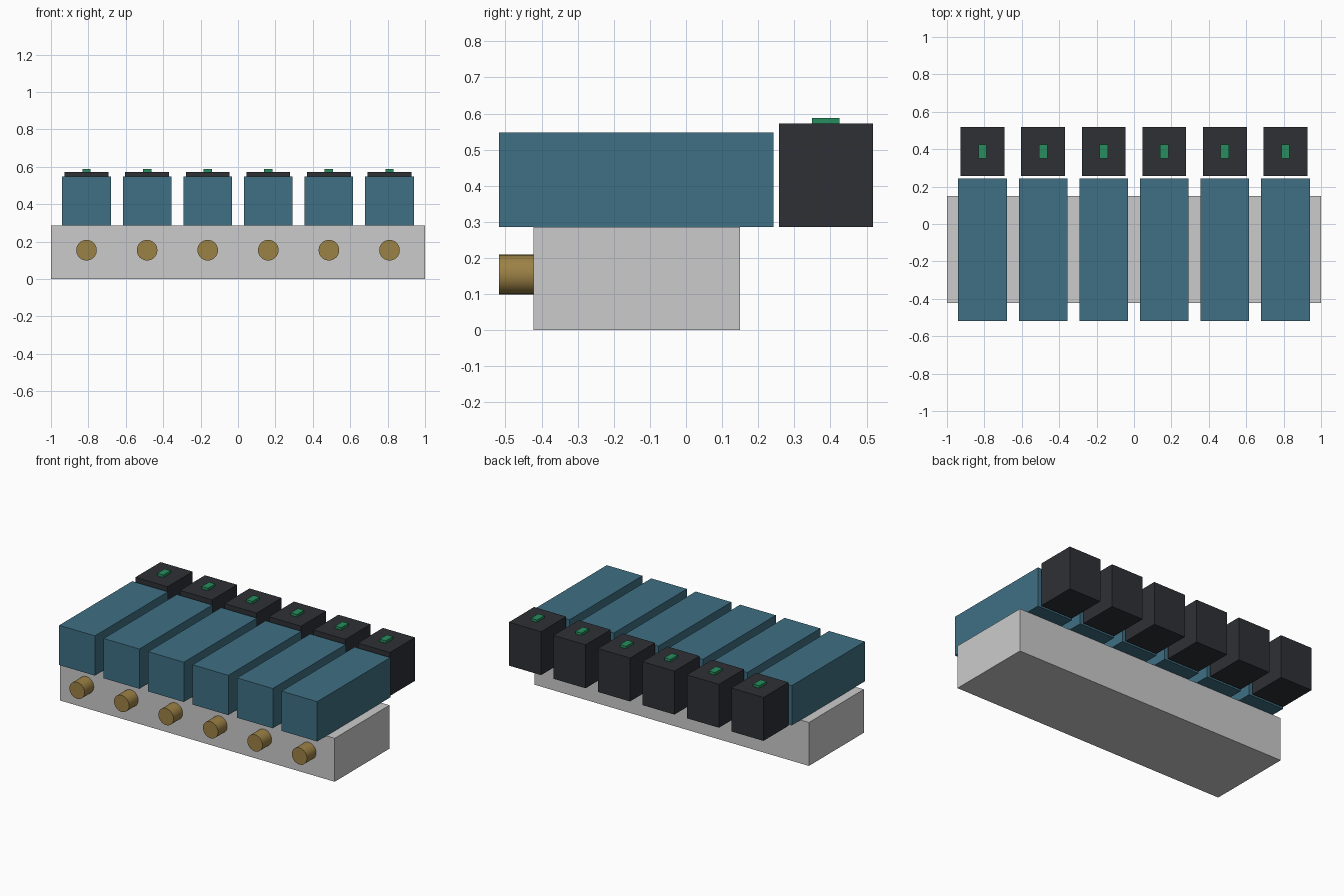
import bpy
import math

if "Cube" in bpy.data.objects:
    bpy.data.objects.remove(bpy.data.objects["Cube"])


def material(name, rgb):
    m = bpy.data.materials.new(name)
    m.diffuse_color = (*rgb, 1.0)
    m.use_nodes = True
    m.node_tree.nodes["Principled BSDF"].inputs["Base Color"].default_value = m.diffuse_color
    return m


BLUE = material("valve_blue", (0.05, 0.16, 0.23))
BLACK = material("coil_black", (0.027, 0.03, 0.036))
GREEN = material("lamp_green", (0.02, 0.27, 0.11))
BRASS = material("brass", (0.33, 0.22, 0.06))


def box(name, x, y, z, mat=None):
    """Box spanning the (min, max) pairs x, y, z."""
    bpy.ops.mesh.primitive_cube_add(size=1)
    ob = bpy.context.object
    ob.name = name
    spans = (x, y, z)
    for v in ob.data.vertices:
        v.co = [s[1] if c > 0 else s[0] for c, s in zip(v.co, spans)]
    if mat:
        ob.data.materials.append(mat)
    return ob


def centred(x, width):
    return (x - width / 2, x + width / 2)


# Manifold block
box("manifold_base", (-1, 1), (-0.422, 0.149), (0, 0.286))

# Six valve stations along the block
COUNT, PITCH = 6, 0.324
for i in range(COUNT):
    x = (i - (COUNT - 1) / 2) * PITCH
    n = i + 1
    box(f"valve_body_{n}", centred(x, 0.26), (-0.518, 0.242), (0.286, 0.548), BLUE)
    box(f"solenoid_coil_{n}", centred(x, 0.234), (0.257, 0.518), (0.286, 0.572), BLACK)
    box(f"indicator_lamp_{n}", centred(x, 0.045), (0.349, 0.425), (0.572, 0.588), GREEN)

    # Outlet port on the front face
    bpy.ops.mesh.primitive_cylinder_add(
        vertices=32, radius=0.055, depth=0.096,
        location=(x, -0.470, 0.154), rotation=(math.pi / 2, 0, 0))
    port = bpy.context.object
    port.name = f"outlet_port_{n}"
    port.data.materials.append(BRASS)
    bpy.ops.object.shade_smooth_by_angle(angle=math.radians(30))
